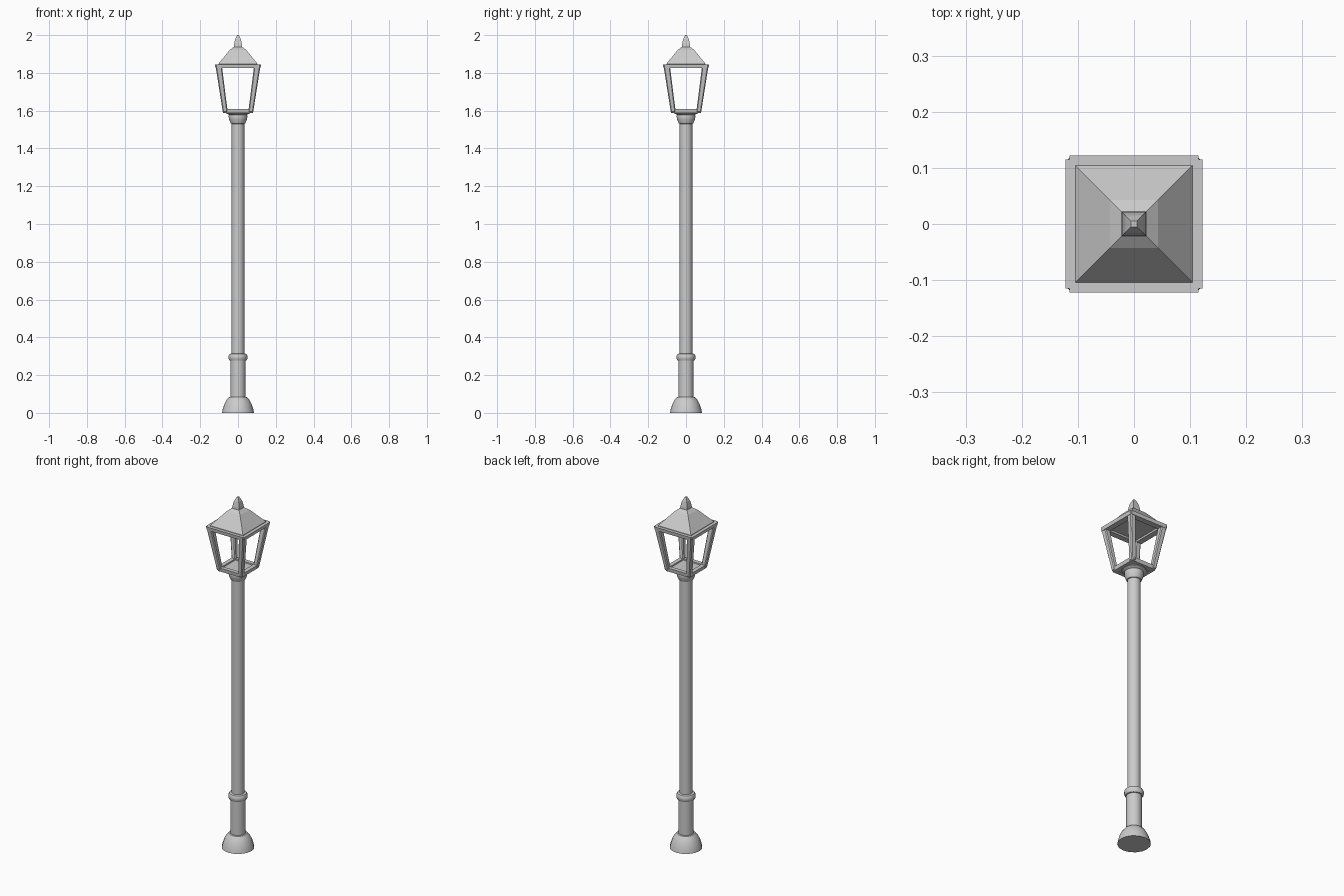
import bpy, bmesh, math
from mathutils import Matrix, Vector

if "Cube" in bpy.data.objects:
    bpy.data.objects.remove(bpy.data.objects["Cube"])


def add_object(name, bm, smooth=False):
    bmesh.ops.recalc_face_normals(bm, faces=bm.faces)
    mesh = bpy.data.meshes.new(name)
    bm.to_mesh(mesh)
    bm.free()
    obj = bpy.data.objects.new(name, mesh)
    bpy.context.collection.objects.link(obj)
    if smooth:
        bpy.ops.object.select_all(action='DESELECT')
        obj.select_set(True)
        bpy.context.view_layer.objects.active = obj
        bpy.ops.object.shade_smooth_by_angle(angle=math.radians(30))
    return obj


def loft(bm, rings):
    """Skin a stack of rings and cap both ends."""
    loops = [[bm.verts.new(p) for p in ring] for ring in rings]
    n = len(loops[0])
    for a, b in zip(loops, loops[1:]):
        for i in range(n):
            j = (i + 1) % n
            bm.faces.new((a[i], a[j], b[j], b[i]))
    bm.faces.new(loops[0][::-1])
    bm.faces.new(loops[-1])


def turned(name, profile, sides=16):
    bm = bmesh.new()
    loft(bm, [[(r * math.cos(math.tau * i / sides), r * math.sin(math.tau * i / sides), z)
               for i in range(sides)] for r, z in profile])
    return add_object(name, bm, True)


def rect(x0, x1, y0, y1, z):
    return [(x0, y0, z), (x1, y0, z), (x1, y1, z), (x0, y1, z)]


def square_stack(name, profile):
    bm = bmesh.new()
    loft(bm, [rect(-h, h, -h, h, z) for h, z in profile])
    return add_object(name, bm)


def four_bars(name, low, high, bevel=0.0):
    """One tapered bar repeated around the four sides of the lantern."""
    bm = bmesh.new()
    for k in range(4):
        rot = Matrix.Rotation(k * math.pi / 2, 3, 'Z')
        loft(bm, [[rot @ Vector(p) for p in rect(*r)] for r in (low, high)])
    obj = add_object(name, bm)
    if bevel:
        mod = obj.modifiers.new("soft_edges", 'BEVEL')
        mod.width = bevel
        mod.segments = 1
    return obj


# Post, from the ground up
turned("base", [(0.085, 0), (0.082, 0.016), (0.073, 0.045), (0.061, 0.068), (0.048, 0.083), (0.038, 0.085)])
turned("lower_post", [(0.040, 0.07), (0.040, 0.285)])
turned("collar_ring", [(0.036, 0.275), (0.045, 0.278), (0.050, 0.288), (0.050, 0.302),
                       (0.045, 0.312), (0.034, 0.315)])
turned("shaft", [(0.034, 0.30), (0.034, 1.545)])
turned("capital", [(0.034, 1.53), (0.038, 1.532), (0.048, 1.555), (0.050, 1.572),
                   (0.048, 1.578), (0.063, 1.586), (0.065, 1.594)])

# Lantern: floor, rails and leaning corner posts
square_stack("lantern_floor", [(0.072, 1.590), (0.074, 1.602)])
four_bars("bottom_rails", (-0.072, 0.072, -0.078, -0.056, 1.588),
          (-0.074, 0.074, -0.081, -0.058, 1.609))
four_bars("top_rails", (-0.113, 0.113, -0.119, -0.086, 1.825),
          (-0.115, 0.115, -0.122, -0.090, 1.845))
four_bars("corner_posts", (0.054, 0.080, -0.080, -0.054, 1.590),
          (0.086, 0.120, -0.120, -0.086, 1.844), 0.005)

# Pyramid roof and finial
square_stack("roof", [(0.104, 1.838), (0.104, 1.848), (0.043, 1.922), (0.022, 1.938)])
square_stack("finial", [(0.022, 1.935), (0.021, 1.950), (0.015, 1.978), (0.005, 2.0)])
